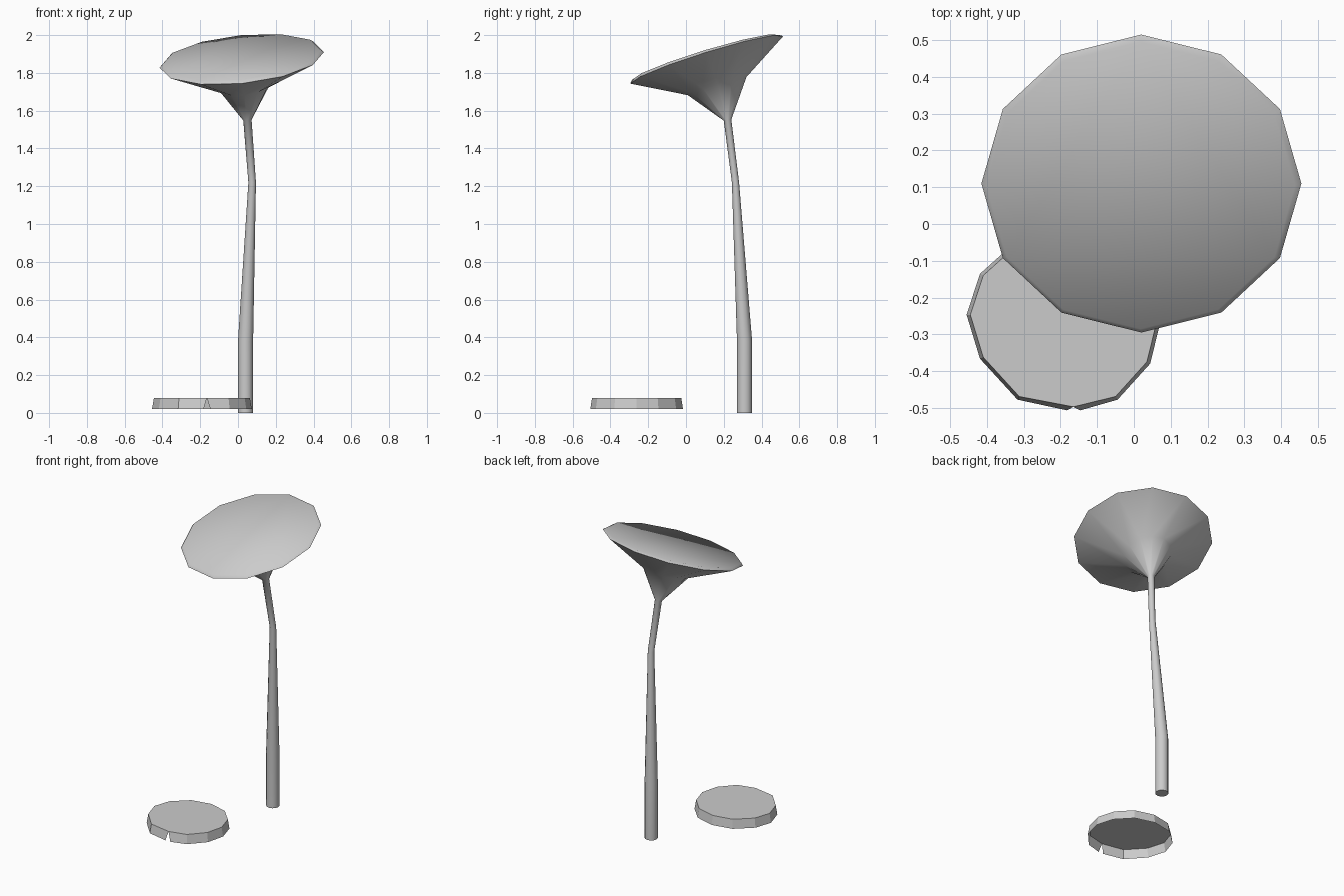
import bpy, bmesh, math
from mathutils import Vector

if "Cube" in bpy.data.objects:
    bpy.data.objects.remove(bpy.data.objects["Cube"])

SIDES = 12


def finish(bm, name, angle):
    mesh = bpy.data.meshes.new(name)
    bm.to_mesh(mesh)
    bm.free()
    obj = bpy.data.objects.new(name, mesh)
    bpy.context.collection.objects.link(obj)
    bpy.ops.object.select_all(action='DESELECT')
    obj.select_set(True)
    bpy.context.view_layer.objects.active = obj
    bpy.ops.object.shade_smooth_by_angle(angle=math.radians(angle))
    return obj


def ring(bm, centre, rx, ry, slope_x=0.0, slope_y=0.0):
    """Ring whose plane is tilted by the given slopes; radii as seen from above."""
    verts = []
    for i in range(SIDES):
        a = 2 * math.pi * i / SIDES
        dx, dy = rx * math.cos(a), ry * math.sin(a)
        offset = Vector((dx, dy, slope_x * dx + slope_y * dy))
        verts.append(bm.verts.new(Vector(centre) + offset))
    return verts


# Bent, tapering stalk that flares into a tilted cap with a bevelled rim
bm = bmesh.new()
sections = [
    ((0.04, 0.31, 0.0), 0.04, 0.04, 0, 0),
    ((0.04, 0.31, 0.38), 0.04, 0.04, 0, 0),
    ((0.075, 0.262, 1.22), 0.02, 0.019, 0, 0),
    ((0.05, 0.22, 1.55), 0.022, 0.02, 0.1, 0.15),
    ((0.033, 0.165, 1.73), 0.14, 0.155, 0.11, 0.31),
    ((0.02, 0.11, 1.869), 0.435, 0.405, 0.095, 0.31),
    ((0.018, 0.105, 1.882), 0.42, 0.39, 0.095, 0.303),
]
rings = [ring(bm, *s) for s in sections]
for lower, upper in zip(rings, rings[1:]):
    for i in range(SIDES):
        j = (i + 1) % SIDES
        bm.faces.new((lower[i], lower[j], upper[j], upper[i]))
bm.faces.new(rings[0][::-1])
bm.faces.new(rings[-1])
finish(bm, "stalk_and_cap", 55)

# Low fallen disc: flat top, flared wall left split at the front, open below
bm = bmesh.new()
outline = [(-0.165, -0.497), (-0.05, -0.469), (0.035, -0.375), (0.063, -0.262),
           (0.03, -0.15), (-0.055, -0.06), (-0.18, -0.025), (-0.31, -0.05),
           (-0.41, -0.14), (-0.445, -0.247), (-0.41, -0.362), (-0.312, -0.469)]
cx, cy, flare = -0.19, -0.257, 1.04
top = [bm.verts.new((x, y, 0.08)) for x, y in outline]
low = [bm.verts.new((cx + (x - cx) * flare, cy + (y - cy) * flare, 0.02))
       for x, y in outline]
low_end = bm.verts.new(low[0].co)
low[0].co.x += 0.018
low_end.co.x -= 0.018
low.append(low_end)
for i in range(SIDES):
    bm.faces.new((low[i], low[i + 1], top[(i + 1) % SIDES], top[i]))
bm.faces.new(top)
finish(bm, "low_disc", 20)
